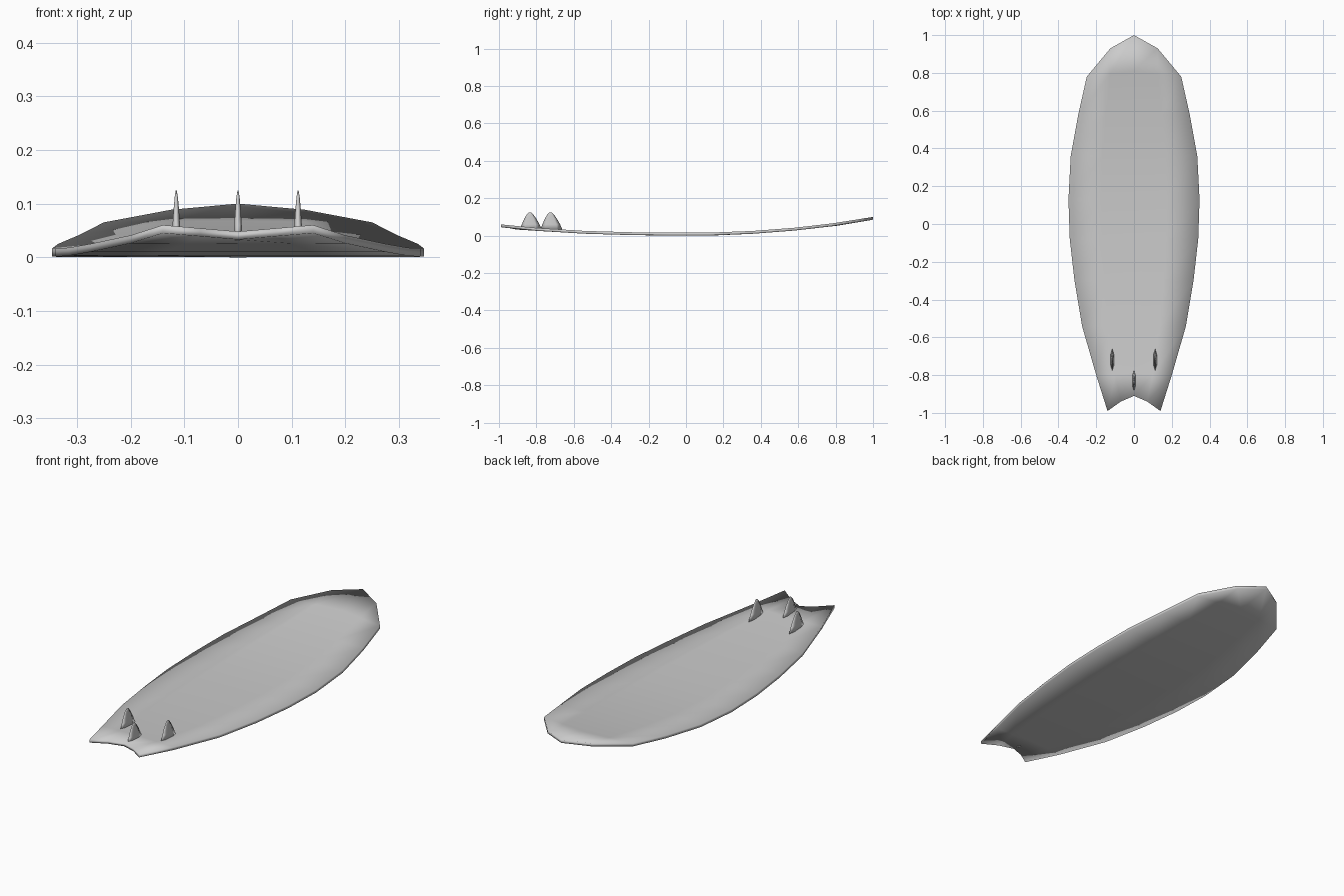
import bpy, bmesh

cube = bpy.data.objects.get("Cube")
if cube:
    bpy.data.objects.remove(cube)

grey = bpy.data.materials.new("board grey")
grey.use_nodes = True
COLOUR = (0.6, 0.6, 0.6, 1)
grey.diffuse_color = COLOUR
grey.node_tree.nodes["Principled BSDF"].inputs["Base Color"].default_value = COLOUR


def finish(bm, name):
    bmesh.ops.recalc_face_normals(bm, faces=bm.faces)
    mesh = bpy.data.meshes.new(name)
    bm.to_mesh(mesh)
    bm.free()
    mesh.materials.append(grey)
    mesh.polygons.foreach_set("use_smooth", [True] * len(mesh.polygons))
    obj = bpy.data.objects.new(name, mesh)
    bpy.context.collection.objects.link(obj)
    return obj


# Stations from tail to nose: y at the rail, y at the centre, half width, underside height
STATIONS = [
    (-0.99, -0.91, 0.14, 0.045, 0.033), (-0.80, -0.79, 0.20, 0.026, 0.025),
    (-0.54, -0.54, 0.275, 0.010, 0.010), (-0.30, -0.30, 0.315, 0.003, 0.003),
    (-0.08, -0.08, 0.34, 0.001, 0.000), (0.13, 0.13, 0.347, 0.001, 0.000),
    (0.36, 0.36, 0.335, 0.010, 0.010), (0.58, 0.58, 0.295, 0.027, 0.027),
    (0.78, 0.81, 0.25, 0.050, 0.053), (0.78, 1.0, 0.25, 0.050, 0.085),
]
THICK = 0.015


def skin(bm, lift):
    rows = []
    for i, (rail_y, mid_y, half, rail_z, mid_z) in enumerate(STATIONS):
        nose = i == len(STATIONS) - 1
        row = []
        for f in (-1, -0.5, 0, 0.5, 1):
            a = abs(f)
            if nose and a == 1:                       # shared corner of the nose
                row.append(rows[-1][0 if f < 0 else 4])
                continue
            bulge = 0.04 if nose and a == 0.5 else 0.01 if i == 0 and a == 0.5 else 0
            y = mid_y + (rail_y - mid_y) * a + bulge
            z = mid_z + (rail_z - mid_z) * a + lift + (0.006 if nose and a == 0.5 else 0)
            row.append(bm.verts.new((f * half, y, z)))
        rows.append(row)
    for low, high in zip(rows, rows[1:]):
        for k in range(4):
            corners = list(dict.fromkeys((low[k], low[k + 1], high[k + 1], high[k])))
            bm.faces.new(corners)
    # Ordered rim around the whole outline
    left = [r[4] for r in rows[1:-1]]
    right = [r[0] for r in rows[1:-1]]
    return rows[0] + left + rows[-1][3:0:-1] + right[::-1]


# Thin rockered board with a swallow tail
bm = bmesh.new()
under, deck = skin(bm, 0), skin(bm, THICK)
for k in range(len(under)):
    n = (k + 1) % len(under)
    bm.faces.new((under[k], under[n], deck[n], deck[k]))
finish(bm, "board")

# Fin levels: height, rear y, front y, half thickness
FIN = [(0.030, -0.06, 0.06, 0.009), (0.060, -0.048, 0.047, 0.007),
       (0.090, -0.035, 0.030, 0.005), (0.112, -0.022, 0.014, 0.003),
       (0.124, -0.010, 0.002, 0.001)]


def fin(name, x, y):
    bm = bmesh.new()
    rings = []
    for z, back, front, t in FIN:
        q = (front - back) / 4
        plan = [(0, back), (t, back + q), (t, front - q),
                (0, front), (-t, front - q), (-t, back + q)]
        rings.append([bm.verts.new((x + px, y + py, z)) for px, py in plan])
    for a, b in zip(rings, rings[1:]):
        for k in range(6):
            n = (k + 1) % 6
            bm.faces.new((a[k], a[n], b[n], b[k]))
    bm.faces.new(rings[0])
    bm.faces.new(rings[-1])
    finish(bm, name)


fin("centre_fin", 0, -0.83)
fin("right_fin", -0.115, -0.72)
fin("left_fin", 0.112, -0.72)
